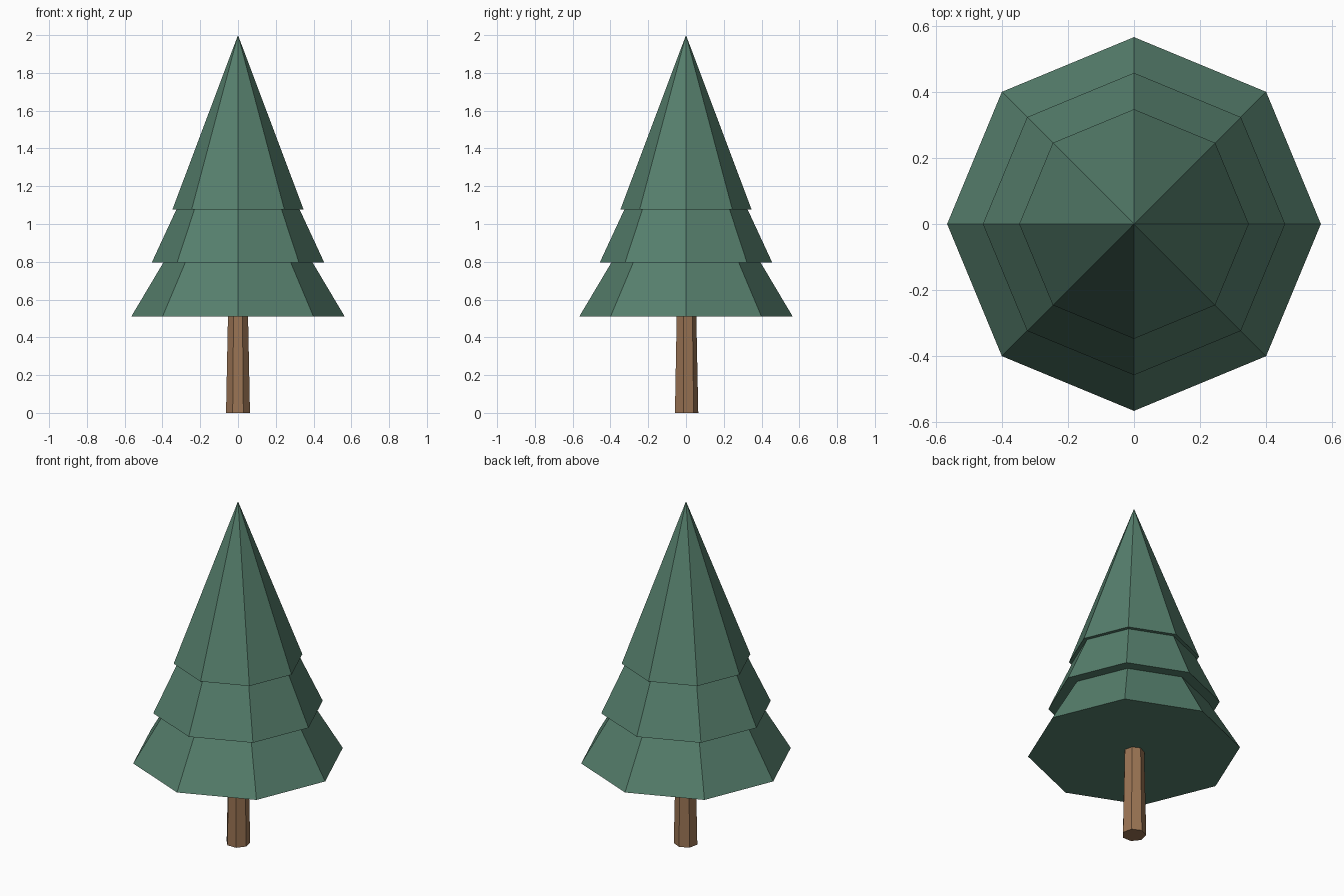
import bpy

cube = bpy.data.objects.get("Cube")
if cube:
    bpy.data.objects.remove(cube, do_unlink=True)


def make_material(name, rgb):
    mat = bpy.data.materials.new(name)
    mat.use_nodes = True
    colour = (*rgb, 1)
    mat.diffuse_color = colour
    mat.node_tree.nodes["Principled BSDF"].inputs["Base Color"].default_value = colour
    return mat


def make_cone(name, sides, bottom_radius, top_radius, bottom, top, mat):
    """Flat-shaded closed cone between two heights."""
    bpy.ops.mesh.primitive_cone_add(
        vertices=sides, radius1=bottom_radius, radius2=top_radius,
        depth=top - bottom, location=(0, 0, (bottom + top) / 2))
    obj = bpy.context.object
    obj.name = name
    obj.data.materials.append(mat)
    return obj


foliage = make_material("pine green", (0.093, 0.213, 0.152))
bark = make_material("bark brown", (0.325, 0.175, 0.088))

# Tapered seven-sided trunk, ending just inside the foliage
make_cone("trunk", 7, 0.065, 0.054, 0, 0.54, bark)

# Three overlapping eight-sided foliage tiers: radius, base height, tip height
tiers = {
    "lower_foliage": (0.565, 0.51, 1.46),
    "middle_foliage": (0.457, 0.795, 1.78),
    "upper_foliage": (0.347, 1.077, 2.0),
}
for name, (radius, bottom, tip) in tiers.items():
    make_cone(name, 8, radius, 0, bottom, tip, foliage)
